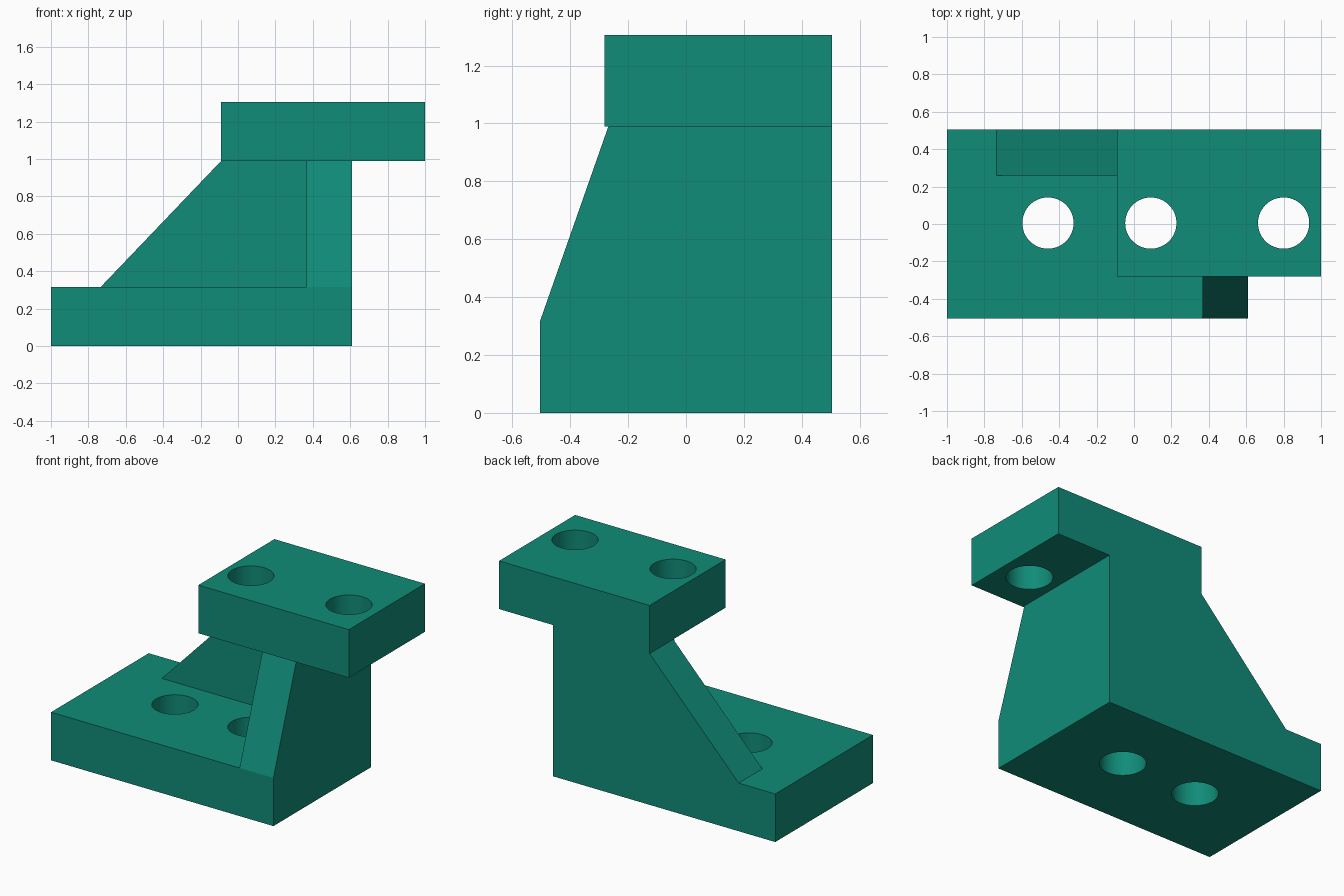
import bpy
import bmesh
import math
from mathutils import Vector

default = bpy.data.objects.get("Cube")
if default:
    bpy.data.objects.remove(default, do_unlink=True)

# Single teal material
TEAL = (0.0052, 0.262, 0.188, 1.0)
teal = bpy.data.materials.new("teal")
teal.use_nodes = True
teal.diffuse_color = TEAL
teal.node_tree.nodes["Principled BSDF"].inputs["Base Color"].default_value = TEAL

# Shared dimensions
BASE_TOP, PLATE_BOTTOM, PLATE_TOP = 0.315, 0.99, 1.305
LEFT_EDGE, RIGHT_EDGE = -1.0, 0.61
FRONT, BACK = -0.505, 0.505
WALL = 0.245
HOLE_RADIUS = 0.137


def prism(name, profile, sweep):
    """Extrude a closed planar profile along the sweep vector."""
    bm = bmesh.new()
    face = bm.faces.new([bm.verts.new(p) for p in profile])
    result = bmesh.ops.extrude_face_region(bm, geom=[face])
    verts = [g for g in result["geom"] if isinstance(g, bmesh.types.BMVert)]
    bmesh.ops.translate(bm, verts=verts, vec=Vector(sweep))
    bmesh.ops.recalc_face_normals(bm, faces=bm.faces)
    mesh = bpy.data.meshes.new(name)
    bm.to_mesh(mesh)
    bm.free()
    mesh.materials.append(teal)
    obj = bpy.data.objects.new(name, mesh)
    bpy.context.collection.objects.link(obj)
    return obj


def slab(name, x0, x1, y0, y1, z0, z1):
    outline = [(x0, y0, z0), (x1, y0, z0), (x1, y1, z0), (x0, y1, z0)]
    return prism(name, outline, (0, 0, z1 - z0))


def drill(obj, x, y):
    """Cut a vertical round through-hole."""
    bpy.ops.mesh.primitive_cylinder_add(vertices=64, radius=HOLE_RADIUS,
                                        depth=4, location=(x, y, 0.5))
    cutter = bpy.context.object
    cutter.hide_render = True
    cutter.data.materials.append(teal)
    mod = obj.modifiers.new("hole", "BOOLEAN")
    mod.operation = "DIFFERENCE"
    mod.solver = "EXACT"
    mod.object = cutter
    bpy.ops.object.select_all(action="DESELECT")
    obj.select_set(True)
    bpy.context.view_layer.objects.active = obj
    bpy.ops.object.modifier_apply(modifier=mod.name)
    bpy.data.objects.remove(cutter, do_unlink=True)


# Base and raised plate, each with two bolt holes
base = slab("base_plate", LEFT_EDGE, RIGHT_EDGE, FRONT, BACK, 0, BASE_TOP)
top = slab("top_plate", -0.09, 1.0, -0.282, BACK, PLATE_BOTTOM, PLATE_TOP)
for plate, hole_xs in ((base, (-0.46, 0.09)), (top, (0.09, 0.80))):
    for x in hole_xs:
        drill(plate, x, 0.005)
    bpy.ops.object.shade_smooth_by_angle(angle=math.radians(30))

# Back wall with a sloping side
inner_y = BACK - WALL
prism("back_wall", [(-0.735, inner_y, BASE_TOP), (RIGHT_EDGE, inner_y, BASE_TOP),
                    (RIGHT_EDGE, inner_y, PLATE_BOTTOM), (-0.09, inner_y, PLATE_BOTTOM)],
      (0, WALL, 0))

# Side wall with a sloping front
inner_x = RIGHT_EDGE - WALL
prism("side_wall", [(inner_x, FRONT, BASE_TOP), (inner_x, inner_y, BASE_TOP),
                    (inner_x, inner_y, PLATE_BOTTOM), (inner_x, -0.268, PLATE_BOTTOM)],
      (WALL, 0, 0))
